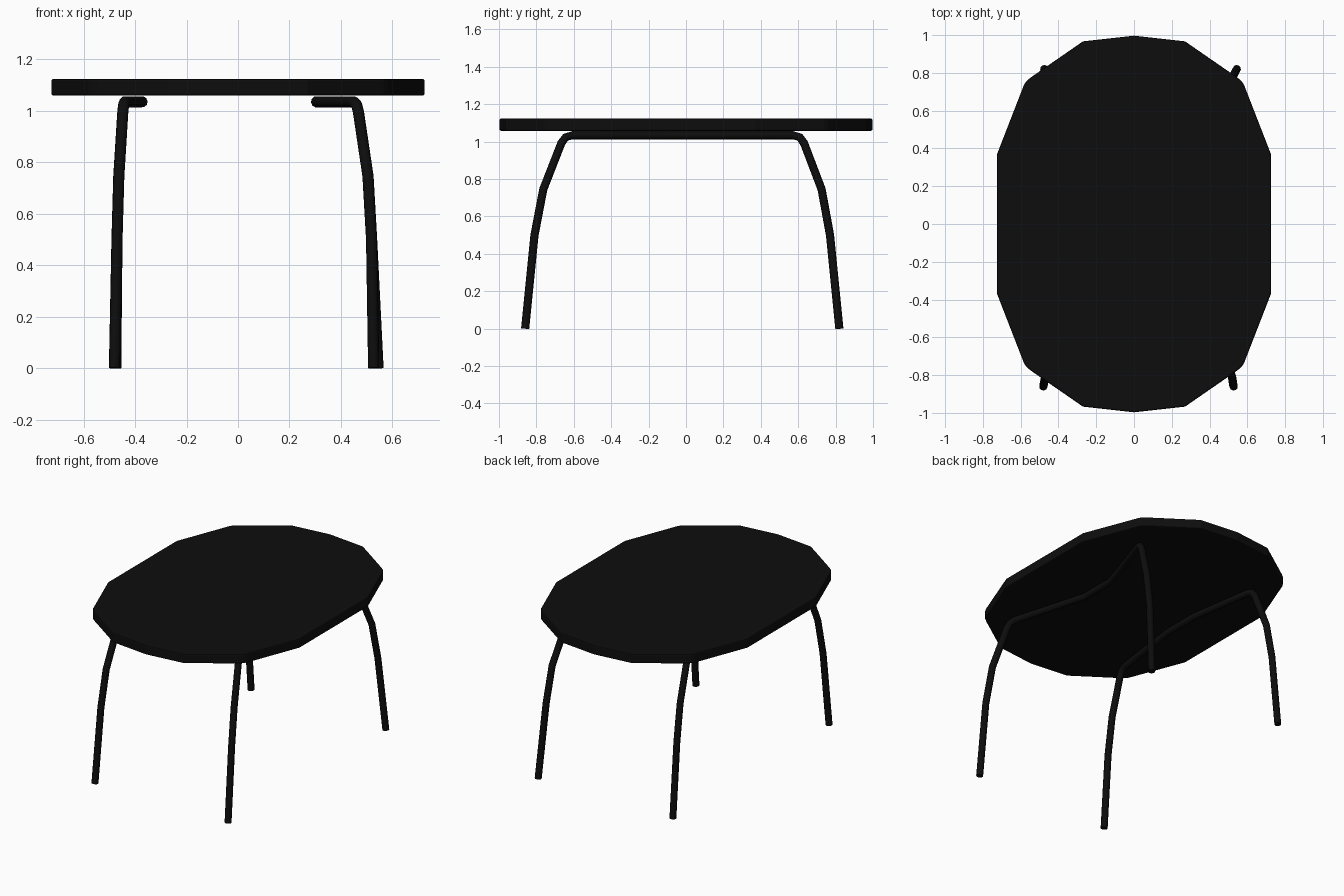
import bpy, bmesh
from mathutils import Vector

if "Cube" in bpy.data.objects:
    bpy.data.objects.remove(bpy.data.objects["Cube"])

black = bpy.data.materials.new("black")
black.diffuse_color = (0.004, 0.004, 0.004, 1)
black.use_nodes = True
black.node_tree.nodes["Principled BSDF"].inputs["Base Color"].default_value = black.diffuse_color

# Tabletop: faceted oval slab, one quarter outline mirrored both ways
quarter = [(0.725, 0.37), (0.582, 0.738), (0.568, 0.758), (0.545, 0.777), (0.27, 0.967)]
right = [(x, -y) for x, y in reversed(quarter)] + quarter
outline = [(0, -0.997)] + right + [(0, 0.997)] + [(-x, y) for x, y in reversed(right)]
bm = bmesh.new()
face = bm.faces.new([bm.verts.new((x, y, 1.058)) for x, y in outline])
ext = bmesh.ops.extrude_face_region(bm, geom=[face])
bmesh.ops.translate(bm, vec=(0, 0, 0.065),
                    verts=[v for v in ext["geom"] if isinstance(v, bmesh.types.BMVert)])
bmesh.ops.recalc_face_normals(bm, faces=bm.faces)
mesh = bpy.data.meshes.new("tabletop")
bm.to_mesh(mesh)
bm.free()
top = bpy.data.objects.new("tabletop", mesh)
bpy.context.collection.objects.link(top)
mesh.materials.append(black)
bevel = top.modifiers.new("soft_rim", "BEVEL")
bevel.width = 0.008
bevel.segments = 2
bevel.limit_method = "ANGLE"
bevel.angle_limit = 1.2


def round_corner(a, b, c, d=0.045):
    """Three points easing the path around corner b."""
    a, b, c = Vector(a), Vector(b), Vector(c)
    p, q = b + (a - b).normalized() * d, b + (c - b).normalized() * d
    return [p, (p + q) / 4 + b / 2, q]


def leg_frame(name, x_foot_front, x_foot_back, x_low, x_knee, x_corner, x_mid):
    """Bent tube: front leg, bar under the top, back leg."""
    z = 1.034
    front = [(x_foot_front, -0.86, 0), (x_low, -0.81, 0.5), (x_knee, -0.763, 0.745)]
    back = [(x_knee, 0.725, 0.745), (x_low, 0.77, 0.5), (x_foot_back, 0.82, 0)]
    bar = [(x_mid, -0.11, z), (x_mid, 0.14, z)]
    path = (front + round_corner(front[-1], (x_corner, -0.65, z), bar[0])
            + bar + round_corner(bar[1], (x_corner, 0.615, z), back[0]) + back)
    cu = bpy.data.curves.new(name, "CURVE")
    cu.dimensions = "3D"
    cu.bevel_depth = 0.022
    cu.bevel_resolution = 3
    cu.use_fill_caps = True
    sp = cu.splines.new("POLY")
    sp.points.add(len(path) - 1)
    for pt, co in zip(sp.points, path):
        pt.co = (*co, 1)
    cu.materials.append(black)
    ob = bpy.data.objects.new(name, cu)
    bpy.context.collection.objects.link(ob)


# Two bent tube frames, each forming a front and a back leg
leg_frame("left_leg_frame", -0.48, -0.475, -0.47, -0.463, -0.445, -0.373)
leg_frame("right_leg_frame", 0.527, 0.544, 0.519, 0.505, 0.462, 0.305)
